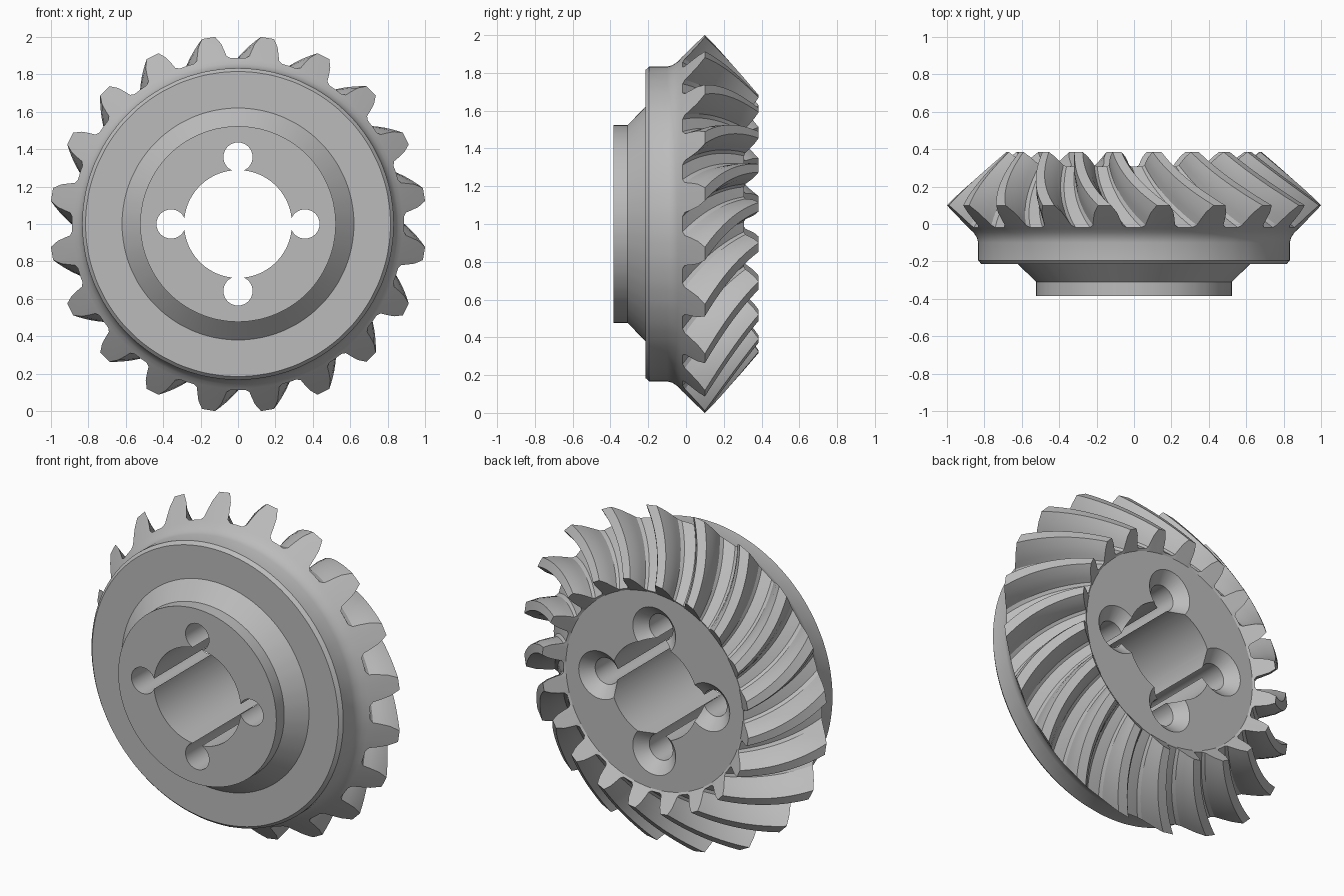
import bpy, bmesh, math
from mathutils import Matrix

cube = bpy.data.objects.get("Cube")
if cube:
    bpy.data.objects.remove(cube)

TEETH = 20
TWIST = math.radians(16.6)
STEPS = 14

steel = bpy.data.materials.new("grey_steel")
steel.use_nodes = True
colour = (0.5, 0.5, 0.5, 1)
steel.diffuse_color = colour
steel.node_tree.nodes["Principled BSDF"].inputs["Base Color"].default_value = colour

# Half tooth outline: angle from tooth centre (degrees), height from root to tip
half = [(9, 0), (6.4, 0), (5.1, 0.1), (4.5, 0.35), (3.6, 0.68), (2, 1)]
tooth = [(-a, h) for a, h in half] + [(a, h) for a, h in half[:0:-1]]
outline = [(math.radians(9 + 18 * k + a), h) for k in range(TEETH) for a, h in tooth]

# Tooth section corners (radius, y) at heel and toe
ROOT_HEEL, ROOT_TOE = (0.888, -0.018), (0.597, 0.307)
TIP_HEEL, TIP_TOE = (1.0075, 0.1), (0.685, 0.385)


def mix(p, q, t):
    return p[0] + (q[0] - p[0]) * t, p[1] + (q[1] - p[1]) * t


bm = bmesh.new()


def ring(root, tip, turn):
    """One loop of vertices around the axis, toothed when root and tip differ."""
    verts = []
    for a, h in outline:
        r, y = mix(root, tip, h)
        verts.append(bm.verts.new((r * math.cos(a + turn), y, 1 + r * math.sin(a + turn))))
    return verts


# Hub and flange profile, front to back
profile = [(0.523, -0.385), (0.523, -0.31), (0.62, -0.215), (0.815, -0.215),
           (0.833, -0.195), (0.833, -0.1), (0.84, -0.073), (0.858, -0.045), (0.88, -0.025)]
rings = [ring(p, p, 0) for p in profile]

# Spiral teeth, heel to toe
for i in range(STEPS + 1):
    t = i / STEPS
    rings.append(ring(mix(ROOT_HEEL, ROOT_TOE, t), mix(TIP_HEEL, TIP_TOE, t),
                      TWIST * (1.25 * t - 0.25 * t * t)))
back_edge = (0.585, 0.3)
rings.append(ring(back_edge, back_edge, TWIST))

n = len(outline)
for lower, upper in zip(rings, rings[1:]):
    for i in range(n):
        j = (i + 1) % n
        bm.faces.new((lower[i], lower[j], upper[j], upper[i]))
bm.faces.new(rings[0])
bm.faces.new(rings[-1])
bmesh.ops.recalc_face_normals(bm, faces=bm.faces)
mesh = bpy.data.meshes.new("bevel_gear")
bm.to_mesh(mesh)
bm.free()
gear = bpy.data.objects.new("bevel_gear", mesh)
bpy.context.collection.objects.link(gear)
mesh.materials.append(steel)


def cutter(name, x, z, points, sides):
    """Turned cutter along y from (radius, y) points."""
    cb = bmesh.new()
    loops = []
    for r, y in points:
        loops.append([cb.verts.new((x + r * math.cos(math.tau * k / sides), y,
                                    z + r * math.sin(math.tau * k / sides)))
                      for k in range(sides)])
    for a, b in zip(loops, loops[1:]):
        for k in range(sides):
            m = (k + 1) % sides
            cb.faces.new((a[k], a[m], b[m], b[k]))
    cb.faces.new(loops[0])
    cb.faces.new(loops[-1])
    bmesh.ops.recalc_face_normals(cb, faces=cb.faces)
    me = bpy.data.meshes.new(name)
    cb.to_mesh(me)
    cb.free()
    me.materials.append(steel)
    ob = bpy.data.objects.new(name, me)
    bpy.context.collection.objects.link(ob)
    ob.hide_render = True
    return ob


# Central bore and four countersunk bolt holes
cutters = [cutter("bore_cutter", 0, 1, [(0.288, -0.6), (0.288, 0.6)], 96)]
for k in range(4):
    a = k * math.pi / 2
    cutters.append(cutter("bolt_hole_cutter", 0.358 * math.cos(a), 1 + 0.358 * math.sin(a),
                          [(0.078, -0.6), (0.078, 0.236), (0.162, 0.32)], 48))

bpy.ops.object.select_all(action='DESELECT')
bpy.context.view_layer.objects.active = gear
gear.select_set(True)
for c in cutters:
    mod = gear.modifiers.new("cut", 'BOOLEAN')
    mod.operation = 'DIFFERENCE'
    mod.solver = 'EXACT'
    mod.object = c
    bpy.ops.object.modifier_apply(modifier=mod.name)
    bpy.data.objects.remove(c)

bpy.ops.object.shade_smooth_by_angle(angle=math.radians(28))
